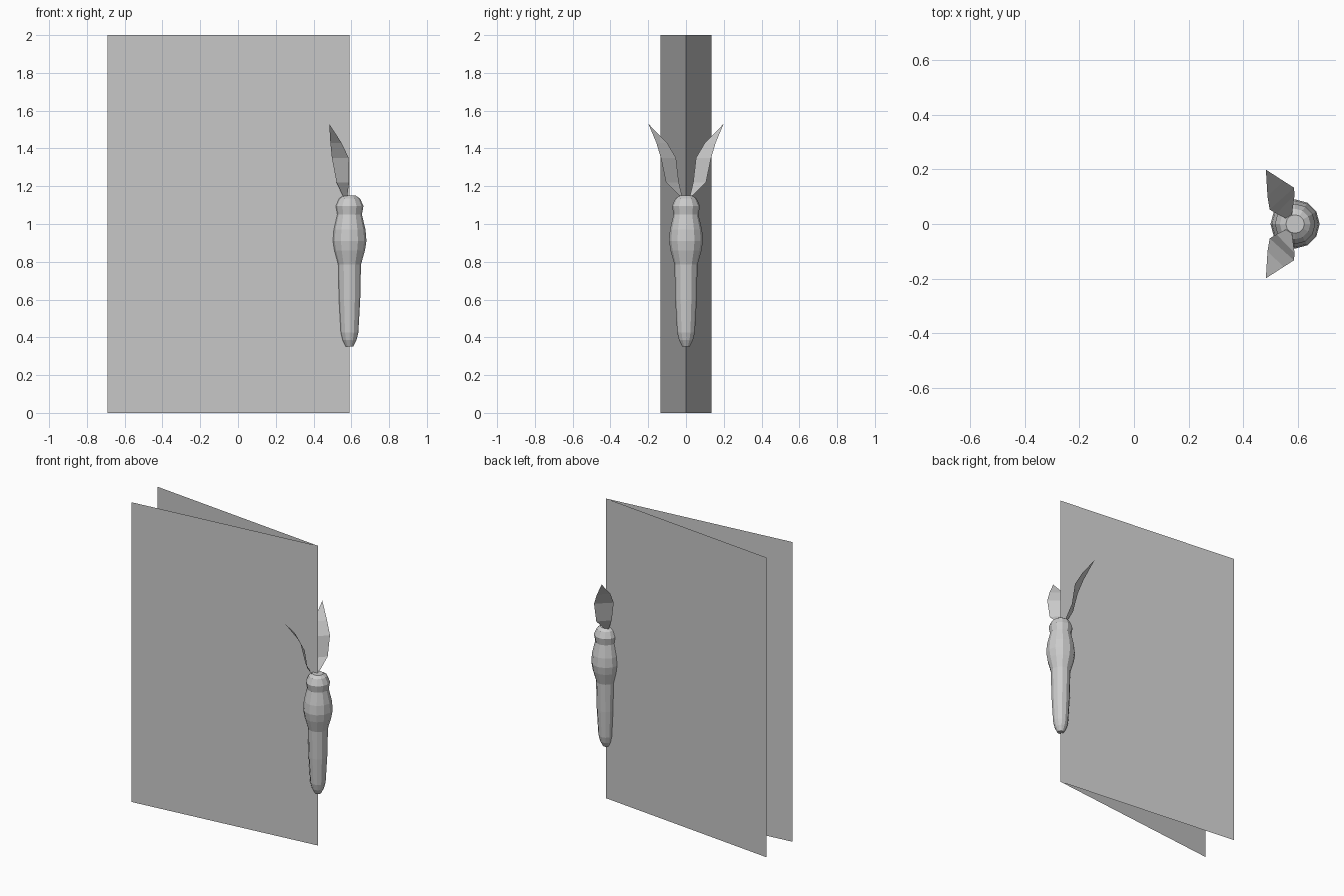
import bpy
from math import cos, sin, tau

if "Cube" in bpy.data.objects:
    bpy.data.objects.remove(bpy.data.objects["Cube"])

AXIS_X = 0.59  # body centre line, shared by the wing hinge


def add_mesh(name, verts, faces):
    mesh = bpy.data.meshes.new(name)
    mesh.from_pydata(verts, [], faces)
    mesh.update()
    obj = bpy.data.objects.new(name, mesh)
    bpy.context.collection.objects.link(obj)
    return obj


def lathe(name, profile, sides):
    verts = [(AXIS_X + r * cos(tau * i / sides), r * sin(tau * i / sides), z)
             for r, z in profile for i in range(sides)]
    faces = [(k * sides + i, k * sides + (i + 1) % sides,
              (k + 1) * sides + (i + 1) % sides, (k + 1) * sides + i)
             for k in range(len(profile) - 1) for i in range(sides)]
    top = (len(profile) - 1) * sides
    faces.append(tuple(reversed(range(sides))))
    faces.append(tuple(range(top, top + sides)))
    return add_mesh(name, verts, faces)


# Body: abdomen, thorax and head in one turned profile
body_profile = [(0.02, 0.352), (0.037, 0.385), (0.047, 0.425), (0.057, 0.60),
                (0.061, 0.785), (0.082, 0.86), (0.09, 0.91), (0.085, 0.97),
                (0.066, 1.05), (0.074, 1.095), (0.056, 1.135), (0.034, 1.15)]
lathe("body", body_profile, 12)

# Antenna: rows of (inner x, inner y, outer x, outer y, z), closing to a tip
antenna_rows = [(0.557, 0.02, 0.578, 0.03, 1.145),
                (0.522, 0.038, 0.588, 0.106, 1.22),
                (0.497, 0.053, 0.586, 0.133, 1.35),
                (0.489, 0.10, 0.548, 0.157, 1.43)]
TIP = (0.483, 0.199, 1.53)

for side, s in (("left", 1), ("right", -1)):
    # Wing: thin sheet hinged on the body axis
    add_mesh(side + "_wing",
             [(AXIS_X, 0, 0), (-0.69, s * 0.136, 0),
              (-0.69, s * 0.136, 2), (AXIS_X, 0, 2)], [(0, 1, 2, 3)])

    # Leaf-shaped antenna
    verts = []
    for xi, yi, xo, yo, z in antenna_rows:
        verts += [(xi, s * yi, z), (xo, s * yo, z)]
    verts.append((TIP[0], s * TIP[1], TIP[2]))
    faces = [(2 * k, 2 * k + 1, 2 * k + 3, 2 * k + 2)
             for k in range(len(antenna_rows) - 1)]
    n = len(verts)
    faces.append((n - 3, n - 2, n - 1))
    add_mesh(side + "_antenna", verts, faces)
